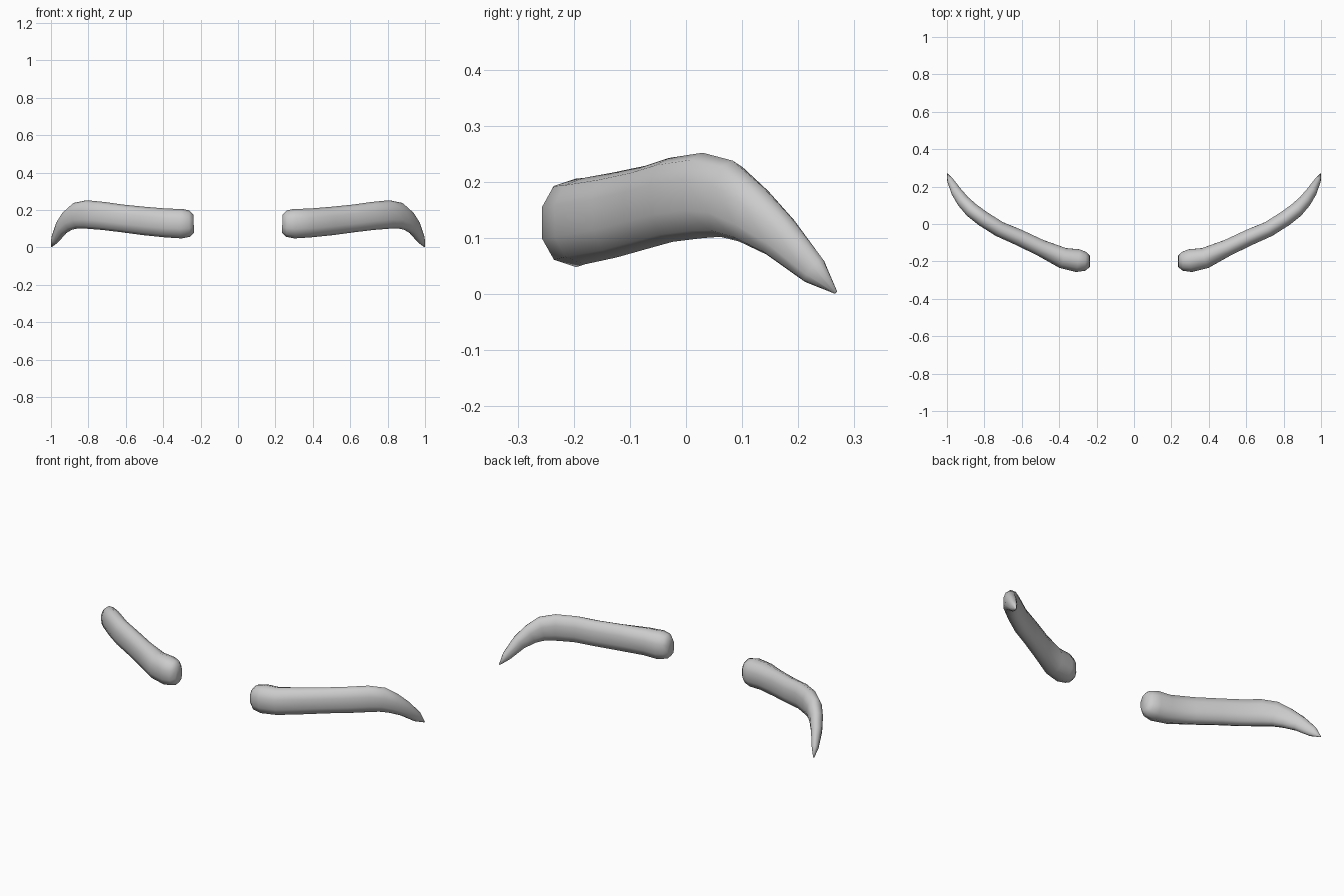
import bpy, bmesh, math
from mathutils import Vector

if "Cube" in bpy.data.objects:
    bpy.data.objects.remove(bpy.data.objects["Cube"])

SIDES = 10
# stations from inner end to tail tip: x, y, z, half thickness, half height
STATIONS = [
    (.237, -.200, .128, .032, .048),
    (.258, -.200, .127, .052, .070),
    (.300, -.196, .127, .064, .079),
    (.380, -.182, .130, .058, .077),
    (.500, -.127, .141, .046, .076),
    (.620, -.070, .155, .045, .074),
    (.720, -.027, .168, .043, .075),
    (.810, .030, .176, .043, .076),
    (.865, .072, .170, .041, .070),
    (.908, .115, .143, .036, .056),
    (.945, .165, .104, .030, .042),
    (.980, .228, .042, .018, .027),
    (.998, .267, .003, .003, .003),
]

grey = bpy.data.materials.new("light grey")
grey.diffuse_color = (0.6, 0.6, 0.6, 1)
grey.use_nodes = True
grey.node_tree.nodes["Principled BSDF"].inputs["Base Color"].default_value = grey.diffuse_color


def squash(v):
    # slightly boxy oval section
    return math.copysign(abs(v) ** 0.88, v)


def brow(name, sign):
    bm = bmesh.new()
    pts = [Vector(s[:3]) for s in STATIONS]
    rings = []
    for i, (p, s) in enumerate(zip(pts, STATIONS)):
        tangent = (pts[min(i + 1, len(pts) - 1)] - pts[max(i - 1, 0)]).normalized()
        side = Vector((-tangent.y, tangent.x, 0)).normalized()
        up = tangent.cross(side)
        ring = []
        for k in range(SIDES):
            a = 2 * math.pi * (k + 0.5) / SIDES
            q = p + side * s[3] * squash(math.cos(a)) + up * s[4] * squash(math.sin(a))
            ring.append(bm.verts.new((q.x * sign, q.y, max(q.z, 0))))
        rings.append(ring)
    # skin between neighbouring rings, then close both ends
    for r0, r1 in zip(rings, rings[1:]):
        for k in range(SIDES):
            j = (k + 1) % SIDES
            bm.faces.new((r0[k], r0[j], r1[j], r1[k]))
    bm.faces.new(rings[0])
    bm.faces.new(rings[-1])
    bmesh.ops.recalc_face_normals(bm, faces=bm.faces)
    mesh = bpy.data.meshes.new(name)
    bm.to_mesh(mesh)
    bm.free()
    mesh.materials.append(grey)
    for f in mesh.polygons:
        f.use_smooth = True
    obj = bpy.data.objects.new(name, mesh)
    bpy.context.collection.objects.link(obj)


brow("right_eyebrow", 1)
brow("left_eyebrow", -1)
